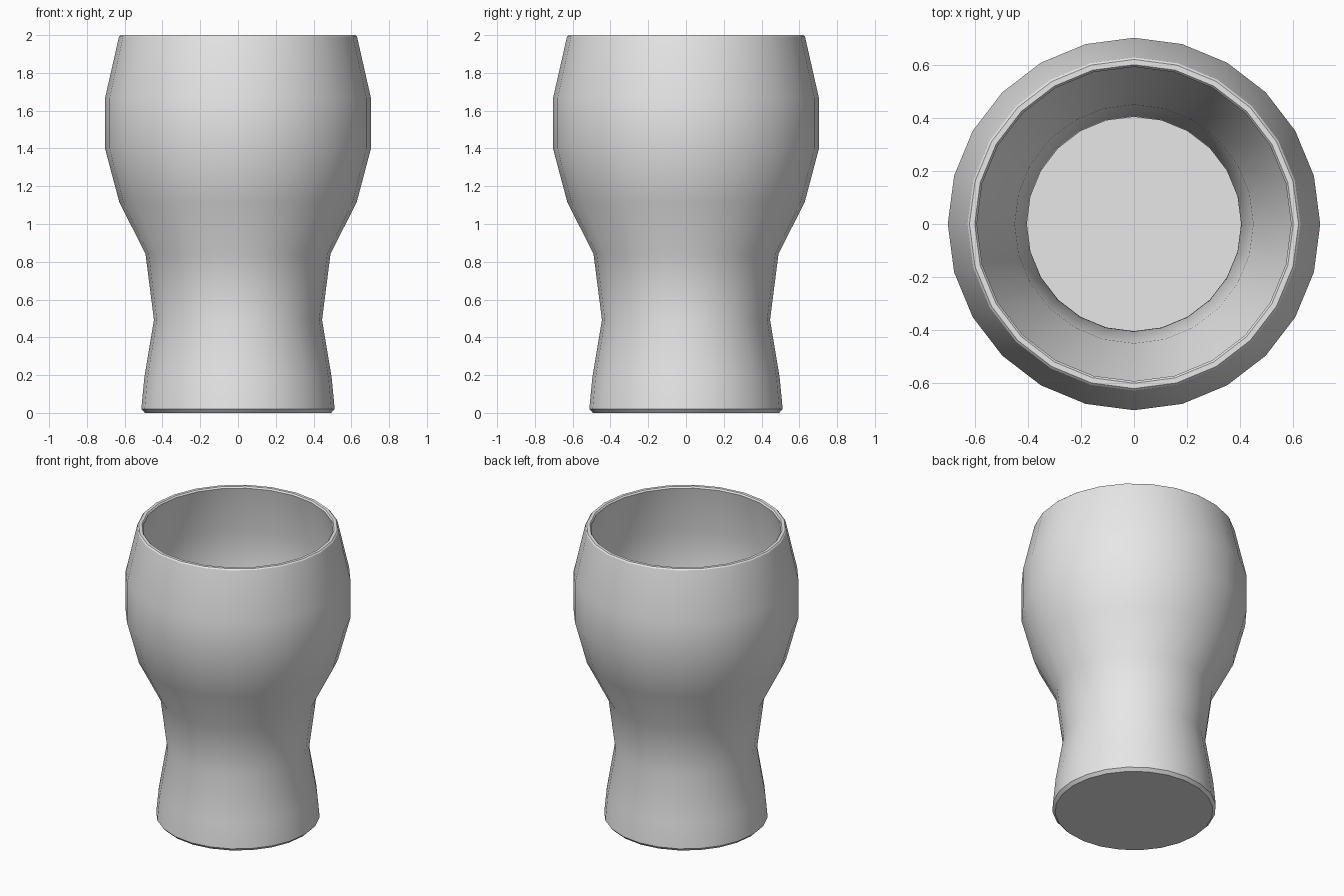
import bpy, bmesh, math

cube = bpy.data.objects.get("Cube")
if cube:
    bpy.data.objects.remove(cube, do_unlink=True)

SIDES = 24

# One plain grey for the whole cup
grey = bpy.data.materials.new("plain_grey")
grey.use_nodes = True
grey.diffuse_color = (0.8, 0.8, 0.8, 1)
grey.node_tree.nodes["Principled BSDF"].inputs["Base Color"].default_value = (0.8, 0.8, 0.8, 1)


def lathe(name, profile, material):
    """Revolve (radius, z) points about z and cap both ends."""
    bm = bmesh.new()
    rings = []
    for r, z in profile:
        rings.append([bm.verts.new((r * math.cos(i * math.tau / SIDES),
                                    r * math.sin(i * math.tau / SIDES), z))
                      for i in range(SIDES)])
    for low, high in zip(rings, rings[1:]):
        for i in range(SIDES):
            j = (i + 1) % SIDES
            bm.faces.new((low[i], low[j], high[j], high[i]))
    bm.faces.new(rings[0][::-1])
    bm.faces.new(rings[-1])
    mesh = bpy.data.meshes.new(name)
    bm.to_mesh(mesh)
    bm.free()
    mesh.materials.append(material)
    obj = bpy.data.objects.new(name, mesh)
    bpy.context.collection.objects.link(obj)
    return obj


# Outer wall, from the base chamfer up to the lip
outer = [(0.493, 0.0), (0.512, 0.02), (0.496, 0.186), (0.445, 0.493),
         (0.49, 0.843), (0.628, 1.114), (0.704, 1.40), (0.704, 1.666),
         (0.63, 1.992), (0.622, 2.0)]

# Inner wall, from the lip down to the floor
inner = [(0.602, 2.0), (0.594, 1.99), (0.664, 1.662), (0.664, 1.405),
         (0.590, 1.127), (0.451, 0.855), (0.405, 0.493), (0.456, 0.18),
         (0.47, 0.04)]

cup = lathe("cup", outer + inner, grey)

# Smooth walls, sharp lip, floor and base edges
bpy.ops.object.select_all(action='DESELECT')
cup.select_set(True)
bpy.context.view_layer.objects.active = cup
bpy.ops.object.shade_smooth_by_angle(angle=math.radians(30))
